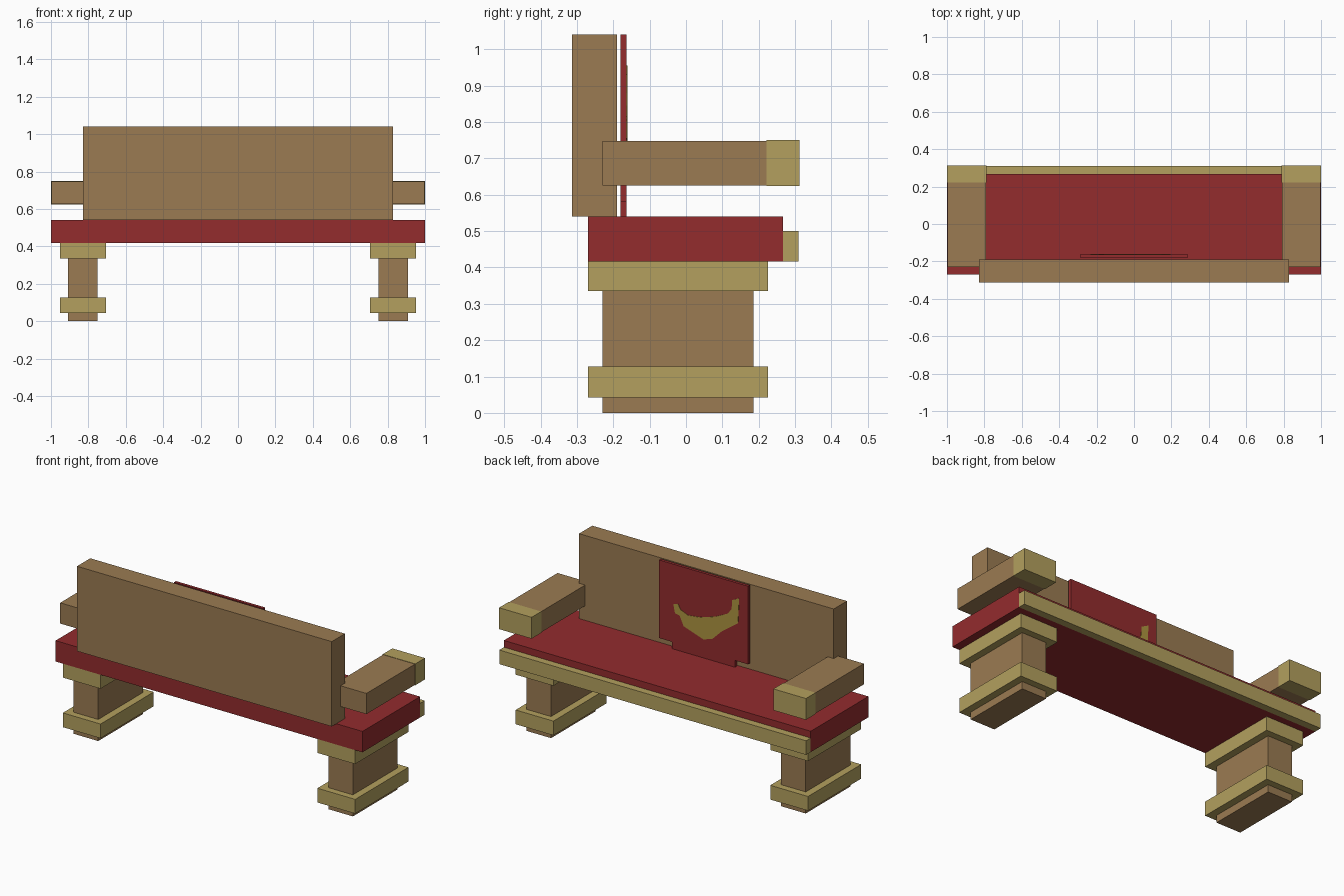
import bpy, bmesh

if "Cube" in bpy.data.objects:
    bpy.data.objects.remove(bpy.data.objects["Cube"])


def material(name, color):
    m = bpy.data.materials.new(name)
    m.diffuse_color = (*color, 1)
    m.use_nodes = True
    m.node_tree.nodes["Principled BSDF"].inputs["Base Color"].default_value = m.diffuse_color
    return m


WOOD = material("brown wood", (0.328, 0.198, 0.084))
GOLD = material("pale gold", (0.451, 0.352, 0.112))
RED = material("deep red cloth", (0.292, 0.025, 0.027))
EMBLEM = material("emblem gold", (0.423, 0.296, 0.051))


def finish(name, bm, mat):
    bmesh.ops.recalc_face_normals(bm, faces=bm.faces)
    mesh = bpy.data.meshes.new(name)
    bm.to_mesh(mesh)
    bm.free()
    mesh.materials.append(mat)
    obj = bpy.data.objects.new(name, mesh)
    bpy.context.collection.objects.link(obj)
    return obj


def box(name, x, y, z, mat):
    """Box from its (min, max) span on each axis."""
    bm = bmesh.new()
    bmesh.ops.create_cube(bm, size=1)
    for v in bm.verts:
        v.co = [sum(s) / 2 + c * (s[1] - s[0]) for s, c in zip((x, y, z), v.co)]
    return finish(name, bm, mat)


def panel(name, outline, y0, y1, mat):
    """Upright slab from an (x, z) outline."""
    bm = bmesh.new()
    face = bm.faces.new([bm.verts.new((x, y0, z)) for x, z in outline])
    ext = bmesh.ops.extrude_face_region(bm, geom=[face])
    for g in ext["geom"]:
        if isinstance(g, bmesh.types.BMVert):
            g.co.y = y1
    return finish(name, bm, mat)


# Seat, front trim and backrest
box("seat", (-1, 1), (-0.27, 0.267), (0.417, 0.54), RED)
box("seat_trim", (-1, 1), (0.267, 0.31), (0.417, 0.50), GOLD)
box("backrest", (-0.83, 0.83), (-0.313, -0.19), (0.54, 1.04), WOOD)

# Legs with gold collars, and armrests with gold ends
for side, s in (("left", -1), ("right", 1)):
    def span(a, b):
        return tuple(sorted((s * a, s * b)))

    box(side + "_leg", span(0.75, 0.91), (-0.23, 0.185), (0, 0.417), WOOD)
    box(side + "_foot_collar", span(0.707, 0.953), (-0.27, 0.225), (0.043, 0.127), GOLD)
    box(side + "_top_collar", span(0.707, 0.953), (-0.27, 0.225), (0.335, 0.417), GOLD)
    box(side + "_armrest", span(0.79, 0.998), (-0.23, 0.222), (0.626, 0.748), WOOD)
    box(side + "_armrest_end", span(0.788, 1.0), (0.222, 0.312), (0.624, 0.75), GOLD)

# Hanging cloth with notched lower corners
panel("banner", [(-0.29, 1.04), (0.29, 1.04), (0.29, 0.58), (0.205, 0.58),
                 (0.205, 0.54), (-0.205, 0.54), (-0.205, 0.58), (-0.29, 0.58)],
      -0.18, -0.163, RED)

# Curved emblem plate on the cloth
panel("emblem", [(0.195, 0.805), (0.185, 0.755), (0.155, 0.75), (0.129, 0.694),
                 (0.06, 0.67), (0, 0.65), (-0.058, 0.668), (-0.123, 0.732),
                 (-0.17, 0.765), (-0.226, 0.806), (-0.233, 0.955), (-0.187, 0.931),
                 (-0.185, 0.88), (-0.16, 0.845), (-0.078, 0.805), (0.019, 0.775),
                 (0.10, 0.765), (0.148, 0.785), (0.165, 0.815)],
      -0.1635, -0.161, EMBLEM)
